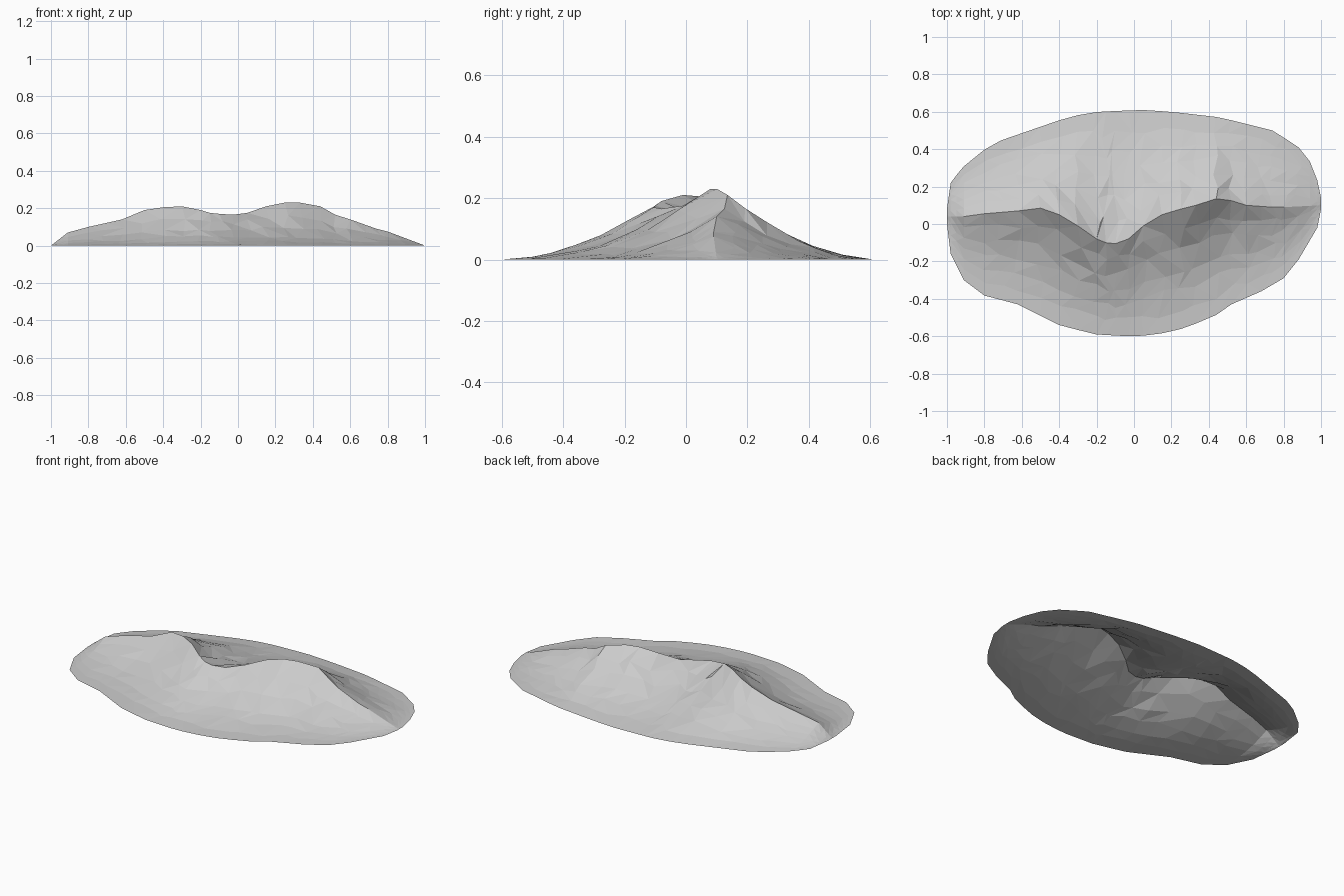
import bpy, bmesh, math, random

cube = bpy.data.objects.get("Cube")
if cube:
    bpy.data.objects.remove(cube, do_unlink=True)
random.seed(4)

# Plan outline, left to right: (x, y)
BACK = [(-1, .08), (-.98, .22), (-.92, .3), (-.76, .43), (-.5, .52), (-.34, .575), (-.19, .6),
        (.04, .61), (.2, .6), (.46, .57), (.74, .5), (.82, .45), (.91, .39), (.97, .28), (1, .14)]
FRONT = [(-1, .0), (-.98, -.16), (-.91, -.3), (-.79, -.39), (-.64, -.42), (-.4, -.54), (-.21, -.59),
         (-.03, -.6), (.1, -.595), (.24, -.565), (.42, -.5), (.52, -.43), (.68, -.36), (.8, -.29),
         (.88, -.19), (.98, -.02), (1, .08)]
# Winding crest: (x, y, z)
CREST = [(-1, .04, 0), (-.91, .04, .07), (-.8, .055, .1), (-.62, .07, .14), (-.5, .085, .19),
         (-.4, .05, .205), (-.3, -.01, .21), (-.2, -.08, .19), (-.15, -.1, .175), (-.1, -.105, .17),
         (-.03, -.08, .165), (.05, -.01, .175), (.15, .05, .21), (.25, .08, .23), (.33, .1, .23),
         (.44, .135, .21), (.52, .125, .165), (.6, .1, .14), (.74, .09, .09), (.8, .09, .075),
         (1, .1, 0)]


def sample(path, x, axis=1):
    """Linear interpolation of one coordinate of a path at x."""
    for a, b in zip(path, path[1:]):
        if x <= b[0]:
            f = (x - a[0]) / (b[0] - a[0])
            return a[axis] + (b[axis] - a[axis]) * f
    return path[-1][axis]


def slope_point(x, t, front, wobble):
    """Point on a hillside: t = 0 on the crest, t = 1 on the outline."""
    edge = FRONT if front else BACK
    middle = math.exp(-((x + .08) / .3) ** 2)      # the central spur is fuller
    power = 2.3 - .5 * middle if front else 1.7 - .4 * middle
    if wobble:
        x += random.uniform(-.022, .022)
        t += random.uniform(-.035, .035)
    y0, z0 = sample(CREST, x), sample(CREST, x, 2)
    y1 = sample(edge, x)
    z = z0 * (1 - t) ** power
    if wobble:
        z *= random.uniform(.93, 1.07)
    return x, y0 + (y1 - y0) * t, max(z, 0)


# Columns follow the crest, with extra ones near the rounded ends
xs = sorted({p[0] for p in CREST} | {-.98, -.95, -.71, .68, .88, .94, .98})
ROWS = 6

bm = bmesh.new()
crest = [bm.verts.new((x, sample(CREST, x), sample(CREST, x, 2))) for x in xs]
for front in (True, False):
    rows = [crest]
    for r in range(1, ROWS + 1):
        t = r / ROWS
        rows.append([bm.verts.new(slope_point(x, t, front, r < ROWS and abs(x) < .9))
                     for x in xs])
    # Irregular triangles between neighbouring rows
    for upper, lower in zip(rows, rows[1:]):
        for i in range(len(xs) - 1):
            a, b, c, d = upper[i], lower[i], lower[i + 1], upper[i + 1]
            tris = [(a, b, c), (a, c, d)] if random.random() < .5 else [(a, b, d), (b, c, d)]
            for tri in tris:
                bm.faces.new(tri if front else tri[::-1])
bmesh.ops.remove_doubles(bm, verts=bm.verts, dist=.0005)

mesh = bpy.data.meshes.new("hill_terrain")
bm.to_mesh(mesh)
bm.free()
hill = bpy.data.objects.new("hill_terrain", mesh)
bpy.context.collection.objects.link(hill)

# Plain grey rock
rock = bpy.data.materials.new("grey_rock")
rock.use_nodes = True
colour = (.6, .6, .6, 1)
rock.diffuse_color = colour
rock.node_tree.nodes["Principled BSDF"].inputs["Base Color"].default_value = colour
mesh.materials.append(rock)
